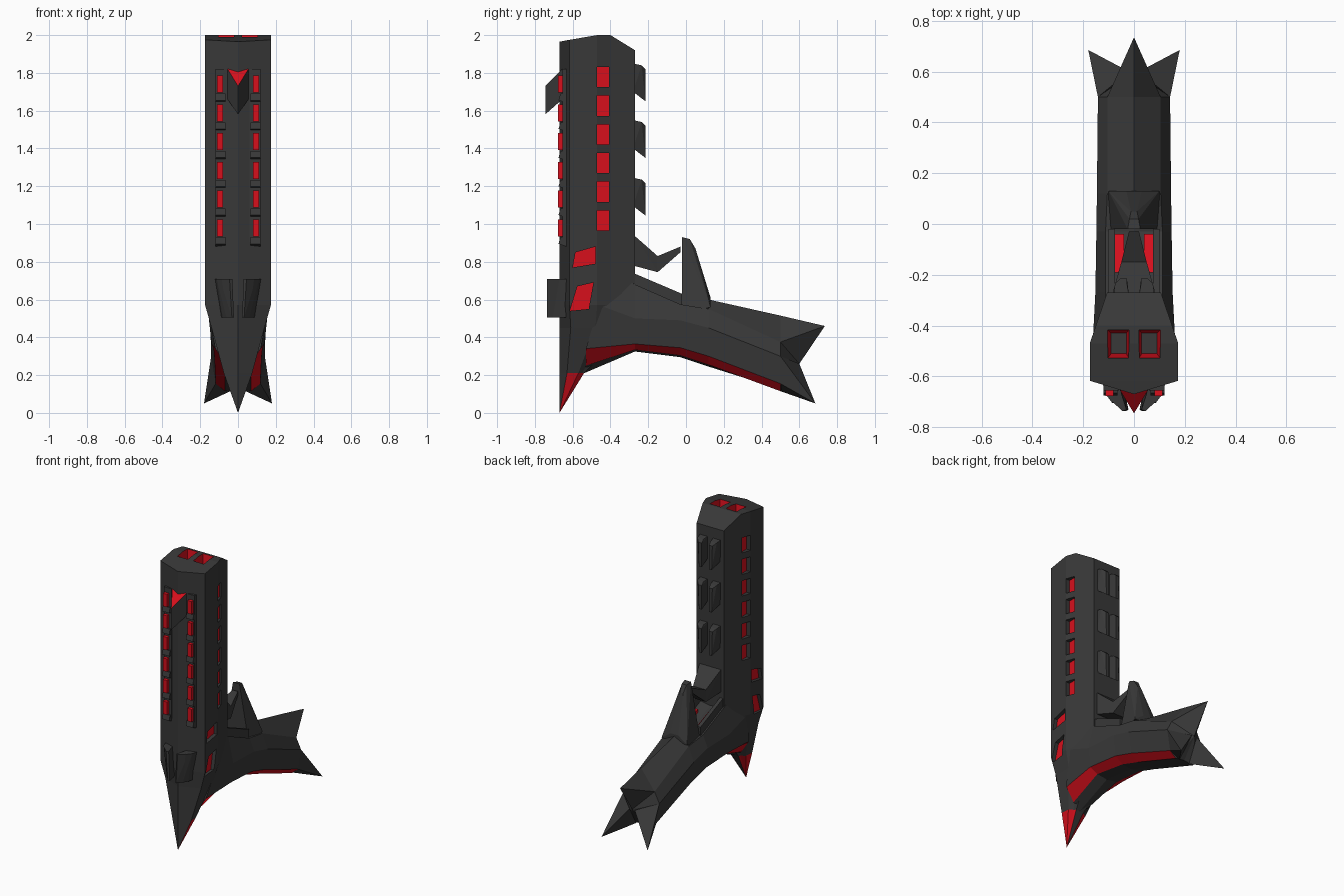
import bpy, bmesh

if "Cube" in bpy.data.objects:
    bpy.data.objects.remove(bpy.data.objects["Cube"])

def material(name, color):
    m = bpy.data.materials.new(name)
    m.diffuse_color = color
    m.use_nodes = True
    m.node_tree.nodes["Principled BSDF"].inputs["Base Color"].default_value = m.diffuse_color
    return m

MATS = [material("dark_metal", (0.04, 0.04, 0.04, 1)), material("red_glow", (0.68, 0.005, 0.012, 1))]

def finish(name, bm):
    bmesh.ops.recalc_face_normals(bm, faces=bm.faces)
    me = bpy.data.meshes.new(name)
    bm.to_mesh(me)
    bm.free()
    for m in MATS:
        me.materials.append(m)
    ob = bpy.data.objects.new(name, me)
    bpy.context.collection.objects.link(ob)
    return ob

def flip(pts):
    return [(-x, y, z) for x, y, z in pts]

def loft(name, rings, red=()):
    """Skin half-sections (first point on x=0) mirrored in x; red holds (segment, side) faces."""
    bm = bmesh.new()
    R = [[bm.verts.new(p) for p in r] for r in rings]
    L = [[bm.verts.new(p) for p in flip(r)] for r in rings]
    n = len(rings[0])
    for s in range(len(rings) - 1):
        for i in range(n - 1):
            for H in (R, L):
                f = bm.faces.new((H[s][i], H[s][i + 1], H[s + 1][i + 1], H[s + 1][i]))
                f.material_index = int((s, i) in red)
        if rings[0][-1][0] > 0:
            bm.faces.new((R[s][-1], L[s][-1], L[s + 1][-1], R[s + 1][-1]))
    for s in (0, -1):
        for i in range(n - 1):
            bm.faces.new((R[s][i], R[s][i + 1], L[s][i + 1], L[s][i]))
    bmesh.ops.remove_doubles(bm, verts=bm.verts, dist=1e-4)
    bmesh.ops.dissolve_degenerate(bm, edges=bm.edges, dist=1e-4)
    return finish(name, bm)

def hulls(name, groups, mirror=True, red=None):
    """Convex solids in one object; red is True or a test on the face normal."""
    bm = bmesh.new()
    for g in groups + ([flip(g) for g in groups] if mirror else []):
        vs = [bm.verts.new(p) for p in g]
        bmesh.ops.convex_hull(bm, input=vs)
    bmesh.ops.delete(bm, geom=[v for v in bm.verts if not v.link_faces], context='VERTS')
    bmesh.ops.dissolve_limit(bm, angle_limit=0.01, verts=bm.verts, edges=bm.edges)
    bmesh.ops.recalc_face_normals(bm, faces=bm.faces)
    for f in bm.faces:
        f.material_index = int(red is True or bool(callable(red) and red(f)))
    return finish(name, bm)

def box(x0, x1, y0, y1, z0, z1):
    return [(x, y, z) for x in (x0, x1) for y in (y0, y1) for z in (z0, z1)]

def prism(poly, x0, x1):
    return [(x, y, z) for x in (x0, x1) for y, z in poly]

def cut(target, cutter):
    mod = target.modifiers.new("cut", 'BOOLEAN')
    mod.operation, mod.solver, mod.object = 'DIFFERENCE', 'EXACT', cutter
    cutter.hide_render = True
    bpy.context.view_layer.objects.active = target
    bpy.ops.object.modifier_apply(modifier=mod.name)
    bpy.data.objects.remove(cutter)

# Barrel and the pointed blade under it
SEC = [(0, -.67), (.174, -.617), (.174, -.47), (.15, -.40), (.106, -.27)]
top_z = (1.965, 1.975, 2.0, 2.0, 1.92)
barrel = loft("barrel", [
    [(x, y, z) for (x, y), z in zip(SEC, top_z)],
    [(x, y, .57) for x, y in SEC],
    [(0, -.67, .45), (.14, -.61, .45), (.14, -.48, .45), (.12, -.42, .45), (.1, -.3, .45)],
    [(0, -.67, .21), (.075, -.63, .21), (.07, -.57, .21), (.04, -.55, .21), (.03, -.54, .21)],
    [(0, -.67, 0)] * 5], red={(3, 2), (3, 3), (3, 1)})

# Recessed red windows, muzzle bores and side vents
def floor_face(f):
    c = f.calc_center_median()
    return abs(f.normal.x) > .7 and f.normal.x * c.x < 0

cut(barrel, hulls("window_cutter", [box(.142, .25, -.472, -.408, 1.725 - .152 * i, 1.832 - .152 * i)
                                    for i in range(6)], red=floor_face))
bore = box(.012, .115, -.545, -.405, 2.1, 2.1) + box(.03, .09, -.51, -.43, 1.88, 1.88)
cut(barrel, hulls("bore_cutter", [bore], red=lambda f: abs(f.normal.z) < .7))
vents = [[(-.60, .77), (-.585, .85), (-.48, .88), (-.48, .79)],
         [(-.615, .54), (-.575, .67), (-.49, .69), (-.515, .55)]]
cut(barrel, hulls("vent_cutter", [prism(v, .148, .25) for v in vents], red=floor_face))

# Grip swept back from the barrel, with red strips underneath
def station(y, *pts):
    return [(x, y, z) for x, z in pts]

loft("grip", [
    [(0, -.42, .78), (.11, -.42, .76), (.162, -.46, .57), (.12, -.53, .34), (.06, -.53, .25), (0, -.54, .21)],
    station(-.27, (0, .66), (.112, .68), (.152, .50), (.14, .365), (.08, .335), (0, .325)),
    station(-.03, (0, .56), (.112, .575), (.148, .49), (.13, .345), (.07, .305), (0, .295)),
    station(.12, (0, .60), (.105, .55), (.146, .45), (.125, .30), (.07, .255), (0, .245)),
    station(.50, (0, .515), (.105, .375), (.142, .30), (.118, .155), (.07, .115), (0, .125)),
    [(0, .60, .26)] * 6], red={(0, 3), (1, 3), (2, 3), (3, 3)})

# Spikes at the butt of the grip
top_base = [(0, .5, .515), (.105, .5, .375), (-.105, .5, .375), (0, .6, .26)]
hulls("upper_butt_spike", [top_base + [(0, .735, .46)]], mirror=False)
hulls("lower_butt_spikes", [[(.142, .5, .30), (.118, .5, .155), (.04, .5, .115), (.02, .6, .26), (.18, .685, .05)]])

# Fin behind the trigger opening
fin = [(.1, -.02, .52), (.1, .13, .56), (.03, .13, .61), (.065, -.02, .66),
       (.025, -.02, .93), (.018, .02, .92), (.012, .05, .87)]
hulls("rear_fin", [fin + flip(fin)], mirror=False)

# Trigger hook
root = [(.085, -.275, .94), (.085, -.28, .78)]
bend = [(.05, -.15, .83), (.05, -.15, .745)]
tip = [(.02, -.03, .88), (.02, -.03, .85)]
hulls("trigger_hook", [p + flip(p) for p in (root + bend, bend + tip)], mirror=False)

# Rails and red inlays in the trigger opening
hulls("opening_rails", [prism([(-.29, .745), (-.02, .63), (-.02, .5), (-.29, .58)], .075, .1)])
hulls("opening_inlays", [prism([(-.19, .655), (-.04, .595), (-.04, .5), (-.19, .55)], .04, .074)], red=True)

# Front sight: red sloping top on a wedge
sight = [(.055, -.655, 1.82), (.055, -.655, 1.66), (0, -.745, 1.73), (0, -.745, 1.58)]
hulls("front_sight", [sight + flip(sight)], mirror=False, red=lambda f: f.normal.z > .4)

# Front vents: strip, red windows and sills
rows = [1.74 - .152 * i for i in range(6)]
hulls("front_vent_strips", [box(.06, .12, -.655, -.62, .905, 1.82)])
hulls("front_vent_windows", [box(.08, .112, -.678, -.63, z - .045, z + .045) for z in rows], red=True)
hulls("front_vent_sills", [[(x, y, z + dz) for x in (.065, .12) for y, dz in
                            ((-.63, -.05), (-.63, -.1), (-.665, -.05), (-.675, -.085))] for z in rows])

# Claw plates low on the front
claw_outer = [(.125, -.62), (.112, -.67), (.085, -.705), (.085, -.64)]
claw_inner = [(.085, -.64), (.095, -.69), (.045, -.737), (.03, -.73), (.055, -.65)]
hulls("front_claws", [[(x * k, y, z) for x, y in c for k, z in ((1, .71), (.72, .505))]
                      for c in (claw_outer, claw_inner)])

# Paired fins on the back of the barrel
tooth = [(.08, -.28, .2), (.02, -.28, .2), (.075, -.235, .19), (.028, -.235, .19), (.055, -.215, .17),
         (.028, -.215, .17), (.05, -.215, 0), (.028, -.215, 0), (.08, -.28, .05), (.02, -.28, .05)]
hulls("rear_barrel_fins", [[(x, y, z + b) for x, y, z in tooth] for b in (1.65, 1.35, 1.045)])
